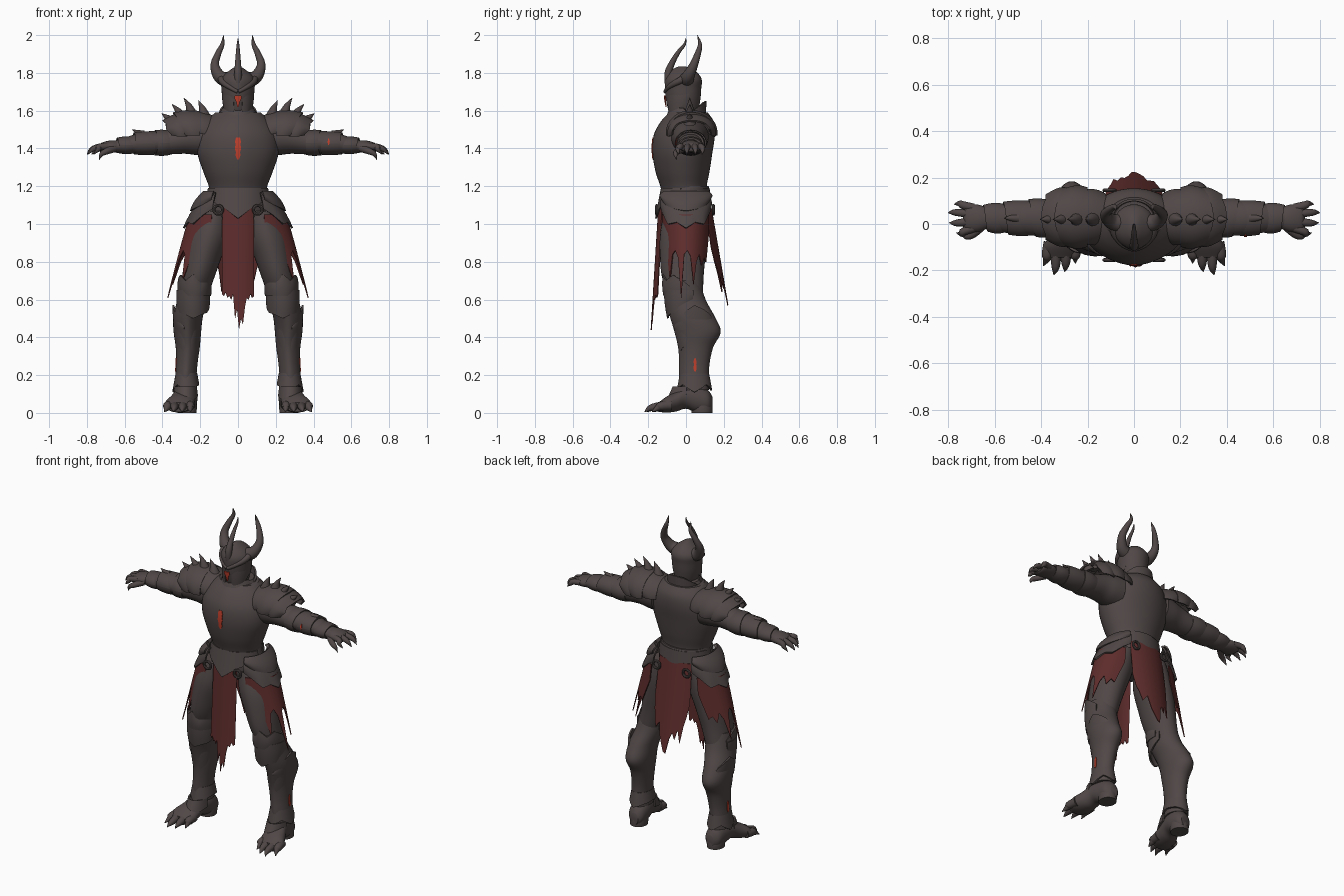
import bpy, bmesh, math
from mathutils import Vector as V


def material(name, rgb):
    m = bpy.data.materials.new(name)
    m.diffuse_color = (*rgb, 1)
    return m


STEEL = material("dark_steel", (0.081, 0.064, 0.063))
CLOTH = material("torn_red_cloth", (0.112, 0.026, 0.025))
GLOW = material("ember_red", (0.52, 0.05, 0.025))


def finish(name, bm, mat, mirror, thick=0):
    if thick:
        bmesh.ops.recalc_face_normals(bm, faces=bm.faces)
        bmesh.ops.solidify(bm, geom=bm.faces[:], thickness=thick)
    bmesh.ops.recalc_face_normals(bm, faces=bm.faces)
    me = bpy.data.meshes.new(name)
    bm.to_mesh(me)
    bm.free()
    me.materials.append(mat)
    for p in me.polygons:
        p.use_smooth = True
    me.set_sharp_from_angle(angle=math.radians(40))
    ob = bpy.data.objects.new(name, me)
    bpy.context.collection.objects.link(ob)
    if mirror:
        ob.modifiers.new("mirror", 'MIRROR').use_mirror_merge = False
    return ob


def smooth_path(pts, k=5):
    """Catmull-Rom interpolation of tuples of any length"""
    out, n = [], len(pts)
    for i in range(n - 1):
        a, b, c, d = pts[max(i - 1, 0)], pts[i], pts[i + 1], pts[min(i + 2, n - 1)]
        for j in range(k):
            t = j / k
            out.append([0.5 * (2 * q + (r - p) * t + (2 * p - 5 * q + 4 * r - s) * t * t
                               + (3 * q - p - 3 * r + s) * t ** 3) for p, q, r, s in zip(a, b, c, d)])
    return out + [list(pts[-1])]


AXES = {'x': (V((0, 1, 0)), V((0, 0, 1))), 'y': (V((1, 0, 0)), V((0, 0, 1))), 'z': (V((1, 0, 0)), V((0, 1, 0)))}


def bridge(bm, rings):
    for r0, r1 in zip(rings, rings[1:]):
        for i in range(len(r0)):
            j = (i + 1) % len(r0)
            bm.faces.new((r0[i], r0[j], r1[j], r1[i]))
    bm.faces.new(rings[0])
    bm.faces.new(rings[-1])


def loft(name, secs, axis='z', mirror=True, keel=0.0, n=32, mat=STEEL):
    """Elliptic rings (x, y, z, ra, rb) along a main axis; keel makes a front ridge"""
    bm, rings = bmesh.new(), []
    u, v = AXES[axis]
    for x, y, z, ra, rb in smooth_path(secs):
        ring = []
        for i in range(n):
            a = math.tau * i / n
            s = math.sin(a)
            k = 1 + keel * max(-s, 0) ** 12
            ring.append(bm.verts.new(V((x, y, z)) + u * ra * math.cos(a) + v * rb * s * k))
        rings.append(ring)
    bridge(bm, rings)
    return finish(name, bm, mat, mirror)


def tube(name, pts, ref=(1, 0, 0), mirror=True, n=12):
    """Tapered tube through (x, y, z, radius): horns, claws, fingers"""
    bm, rings = bmesh.new(), []
    path = smooth_path(pts)
    for i, p in enumerate(path):
        t = V(path[min(i + 1, len(path) - 1)][:3]) - V(path[max(i - 1, 0)][:3])
        u = t.cross(V(ref)).normalized()
        v = t.cross(u).normalized()
        r = max(p[3], 0.0008)
        rings.append([bm.verts.new(V(p[:3]) + (u * math.cos(math.tau * j / n) + v * math.sin(math.tau * j / n)) * r)
                      for j in range(n)])
    bridge(bm, rings)
    return finish(name, bm, STEEL, mirror)


def wrap(name, c, r, a0, a1, h0, edge, flare=(0, 0), bow=0.0, axis='z', mat=STEEL, mirror=True, thick=0.01, nu=40, nv=8):
    """Plate or cloth wrapped round an axis from h0 to a jagged edge (list of heights)"""
    bm, grid = bmesh.new(), []
    for i in range(nu + 1):
        a = math.radians(a0 + (a1 - a0) * i / nu)
        e = i / nu * (len(edge) - 1)
        k = min(int(e), len(edge) - 2)
        h1 = edge[k] + (edge[k + 1] - edge[k]) * (e - k)
        col = []
        for j in range(nv + 1):
            t = j / nv
            h = h0 + (h1 - h0) * t
            d, b = abs(h - h0), bow * math.sin(math.pi * t)
            p = c[0] + r[0] * (1 + flare[0] * d + b) * math.cos(a)
            q = c[1] + r[1] * (1 + flare[1] * d + b) * math.sin(a)
            col.append(bm.verts.new((p, q, h) if axis == 'z' else (h, p, q)))
        grid.append(col)
    for c0, c1 in zip(grid, grid[1:]):
        for j in range(nv):
            bm.faces.new((c0[j], c1[j], c1[j + 1], c0[j + 1]))
    return finish(name, bm, mat, mirror, thick)


def mark(name, target, start, u, v, aim, widths, length, mirror):
    """Thin glowing crack laid on the surface of a target part"""
    bpy.context.view_layer.update()
    bm, rows, n = bmesh.new(), [], len(widths)
    for i, w in enumerate(widths):
        row = []
        for s in (-1, 0, 1):
            o = V(start) + V(u) * w * s + V(v) * length * (i / (n - 1) - 0.5)
            hit, loc, _, _ = target.ray_cast(o, V(aim))
            row.append(bm.verts.new((loc if hit else o + V(aim) * 0.3) - V(aim) * 0.004))
        rows.append(row)
    for r0, r1 in zip(rows, rows[1:]):
        for j in (0, 1):
            bm.faces.new((r0[j], r0[j + 1], r1[j + 1], r1[j]))
    return finish(name, bm, GLOW, mirror, 0.005)


# Torso, collar and waist
torso = loft("breastplate", [(0, 0, 1.14, .148, .115), (0, -.01, 1.2, .155, .12), (0, -.015, 1.28, .185, .14),
             (0, -.015, 1.38, .216, .155), (0, -.005, 1.47, .212, .158), (0, .01, 1.54, .175, .138),
             (0, .015, 1.59, .12, .1)], mirror=False, keel=.05, n=48)
loft("gorget", [(0, .015, 1.54, .15, .125), (0, .012, 1.575, .112, .105), (0, .01, 1.605, .088, .088)], mirror=False, keel=.1)
wrap("back_collar", (0, .015), (.1, .09), 5, 175, 1.57, [1.59, 1.62, 1.645, 1.65, 1.645, 1.62, 1.59], (.5, .5), mirror=False)
wrap("neck_plate", (0, .005), (.085, .09), -170, -10, 1.615, [1.58, 1.55, 1.52, 1.55, 1.58], (5.5, 5), mirror=False)
loft("fauld", [(0, 0, 1.0, .13, .1), (0, 0, 1.05, .16, .128), (0, 0, 1.12, .165, .13), (0, 0, 1.17, .158, .126),
               (0, 0, 1.2, .152, .12)], mirror=False, keel=.06)
wrap("waist_plate", (0, -.005), (.162, .128), -170, -10, 1.19, [1.15, 1.12, 1.09, 1.03, 1.09, 1.12, 1.15], (.8, 1.5), mirror=False)
wrap("back_waist_plate", (0, 0), (.16, .125), 10, 170, 1.19, [1.14, 1.11, 1.07, 1.11, 1.14], (.7, .7), mirror=False)
wrap("hip_plate", (.1, 0), (.075, .115), -75, 75, 1.17, [1.08, 1.05, 1.0, 1.01, .98, 1.01, 1.0, 1.05, 1.08], (8.2, 2.2), .12)
wrap("upper_hip_plate", (.1, 0), (.083, .124), -70, 70, 1.175, [1.13, 1.1, 1.08, 1.07, 1.08, 1.1, 1.13], (8.2, 2.4), .14)
for y in (-.155, .145):
    for x in (-.105, .105):
        bpy.ops.mesh.primitive_torus_add(location=(x, y, 1.075), rotation=(math.pi / 2, 0, 0), major_radius=.023,
                                         minor_radius=.008, major_segments=20, minor_segments=8)
        bpy.context.object.name = "belt_ring"
        bpy.context.object.data.materials.append(STEEL)

# Helmet with horns
helmet = loft("helmet", [(0, -.015, 1.565, .042, .05), (0, -.012, 1.6, .066, .075), (0, -.012, 1.66, .082, .088),
              (0, -.012, 1.72, .088, .093), (0, -.01, 1.76, .09, .094), (0, -.01, 1.79, .073, .08),
              (0, -.015, 1.82, .035, .05), (0, -.02, 1.835, .01, .015)], mirror=False, keel=.07)
tube("brow_ridge", [(.002, -.11, 1.70, .01), (.045, -.09, 1.725, .013), (.08, -.045, 1.752, .018), (.09, 0, 1.775, .02)], ref=(0, 0, 1))
wrap("cheek_plate", (0, -.012), (.084, .091), -74, 20, 1.71, [1.60, 1.575, 1.6, 1.63, 1.66], (-.6, -.6), .03, thick=.008)
tube("side_horn", [(.05, 0, 1.76, .042), (.098, .012, 1.782, .034), (.123, .04, 1.84, .023), (.106, .062, 1.9, .017),
                   (.083, .074, 1.95, .011), (.077, .06, 2.0, .001)], ref=(0, 1, 0))
tube("centre_horn", [(0, -.09, 1.7, .016), (0, -.095, 1.79, .02), (0, -.075, 1.85, .016), (0, -.04, 1.91, .011),
                     (0, -.008, 1.95, .007), (0, 0, 1.985, .001)], mirror=False)

# Layered shoulder plates with spikes
PC = (.03, 1.485)
wrap("outer_shoulder_plate", PC, (.122, .105), -12, 192, .27, [.35, .38, .38, .395, .4, .395, .38, .38, .35], (-1.6, -3.0), .12, 'x')
wrap("middle_shoulder_plate", PC, (.128, .112), -8, 188, .2, [.28, .31, .32, .335, .345, .335, .32, .31, .28], (-.3, -.4), .08, 'x')
wrap("inner_shoulder_plate", PC, (.1, .085), -5, 185, .12, [.2, .24, .25, .265, .275, .265, .25, .24, .2], (2.0, 2.4), .1, 'x')
for x, y, z, tx, tz in ((.18, .02, 1.57, .21, 1.655), (.245, .02, 1.575, .287, 1.668),
                        (.3, .02, 1.56, .35, 1.635), (.355, .02, 1.535, .405, 1.585)):
    tube("shoulder_spike", [(x, y, z, .034), ((x * 2 + tx) / 3, y, (z + tz) / 2, .018), (tx, y, tz, .001)], ref=(0, 1, 0))

# Arms, bracers, hands
arm = loft("arm", [(.16, .02, 1.46, .10, .10), (.22, .02, 1.455, .095, .09), (.28, .02, 1.45, .085, .078),
           (.36, .025, 1.435, .076, .066), (.42, .025, 1.432, .076, .06), (.5, .025, 1.43, .07, .058),
           (.6, .025, 1.415, .055, .042), (.65, .025, 1.41, .045, .032)], 'x')
wrap("elbow_plate", (.025, 1.43), (.078, .064), -180, 180, .36, [.42, .44, .455, .44, .42], (.5, .5), .06, 'x')
bracer = wrap("bracer", (.025, 1.427), (.074, .06), -180, 180, .44, [.54, .55, .565, .55, .54], (-.4, -.3), .06, 'x')
wrap("wrist_cuff", (.025, 1.417), (.06, .043), -180, 180, .55, [.63, .64, .65, .64, .63], (-.5, -.7), .12, 'x')
tube("bracer_spike", [(.5, .025, 1.475, .02), (.53, .025, 1.485, .013), (.56, .025, 1.5, .001)], ref=(0, 1, 0))
loft("palm", [(.62, .025, 1.41, .04, .03), (.67, .025, 1.41, .058, .033), (.72, .025, 1.405, .056, .026),
              (.735, .025, 1.4, .04, .014)], 'x')
for y, tip, dy in ((.07, .775, .018), (.042, .8, .008), (.012, .795, -.008), (-.018, .765, -.025)):
    tube("finger", [(.69, y, 1.41, .018), (.735, y + dy * .6, 1.408, .017), (tip - .025, y + dy, 1.395, .013),
                    (tip, y + dy * .8, 1.368, .001)], ref=(0, 1, 0))
tube("thumb", [(.655, -.01, 1.4, .02), (.695, -.045, 1.385, .017), (.722, -.055, 1.37, .012), (.735, -.05, 1.34, .001)], ref=(0, 1, 0))

# Legs, knee plates, greaves
loft("thigh", [(.12, 0, 1.07, .08, .11), (.15, -.01, .95, .108, .122), (.183, -.015, .83, .098, .118),
               (.21, -.015, .72, .086, .108), (.235, 0, .62, .075, .09)], keel=.04)
greave = loft("greave", [(.23, -.02, .7, .078, .092), (.242, 0, .6, .08, .104), (.264, .038, .51, .078, .114),
              (.268, .066, .43, .073, .118), (.266, .055, .35, .064, .09), (.27, .048, .27, .057, .078),
              (.275, .045, .2, .056, .076), (.277, .045, .12, .06, .076)], keel=.08)
wrap("knee_cap", (.23, -.012), (.087, .108), -195, 25, .62, [.66, .69, .72, .69, .735, .7, .73, .7, .66], (.2, .3), .04)
wrap("lower_knee_plate", (.237, -.008), (.088, .11), -205, 25, .65, [.6, .56, .53, .52, .5, .52, .53, .56, .6], (-.2, -1.1), .03)
wrap("calf_plate", (.266, .045), (.07, .11), -75, 75, .44, [.46, .5, .54, .57, .55, .52, .47], (1.3, 0), .03)
wrap("shin_plate", (.267, .045), (.071, .106), -200, 20, .5, [.42, .39, .36, .33, .31, .33, .36, .39, .42], (-1, -1.4), .02)
wrap("ankle_cuff", (.273, .045), (.057, .077), -180, 180, .21, [.15, .14, .12, .15, .11, .15, .12, .14, .15], (3.2, 2.4))

# Feet with claws
loft("boot", [(.265, .14, .05, .025, .035), (.27, .115, .062, .05, .06), (.273, .06, .075, .058, .075),
              (.282, 0, .082, .06, .06), (.298, -.05, .06, .068, .052), (.31, -.1, .045, .078, .043),
              (.316, -.145, .03, .06, .025)], 'y')
loft("heel", [(.27, .085, 0, .05, .055), (.27, .085, .03, .052, .056), (.27, .085, .09, .05, .05)])
wrap("instep_plate", (.277, .02), (.06, .09), -170, -10, .14, [.09, .07, .06, .07, .09], (2, 5))
for x0, x1, y1 in ((.255, .252, -.17), (.29, .298, -.205), (.33, .345, -.218), (.362, .39, -.18)):
    tube("toe_claw", [(x0, -.08, .04, .027), (x0 * .6 + x1 * .4, -.13, .036, .024), ((x0 + x1) / 2, y1 + .03, .026, .017),
                      (x1, y1, .006, .002)])

# Torn cloth
wrap("front_cloth", (0, 0), (.166, .147), -120, -60, 1.09,
     [.63, .62, .64, .61, .62, .6, .63, .5, .55, .44, .5, .47, .56, .61, .6, .63, .61, .62], (.07, .42),
     mat=CLOTH, mirror=False, thick=.006, nu=68, nv=12)
wrap("back_cloth", (0, 0), (.185, .13), 52, 128, 1.12,
     [.88, .8, .76, .7, .72, .74, .66, .62, .58, .57, .66, .7, .66, .72, .64, .74, .8, .88], (.3, 1.32),
     mat=CLOTH, mirror=False, thick=.006, nu=68, nv=12)
wrap("side_cloth", (.1, 0), (.158, .13), -76, 68, 1.05,
     [.98, .95, .92, .84, .82, .7, .84, .86, .82, .61, .84, .86, .83, .68, .8, .84, .78, .82, .8, .88, .95], (1.75, .1),
     mat=CLOTH, thick=.006, nu=80, nv=12)

# Glowing cracks
mark("chest_glow", torso, (0, -.5, 1.4), (1, 0, 0), (0, 0, 1), (0, 1, 0), [.005, .013, .011, .017, .013, .016, .01], .115, False)
mark("face_glow", helmet, (0, -.5, 1.65), (1, 0, 0), (0, 0, 1), (0, 1, 0), [.002, .006, .009, .018, .016], .06, False)
mark("shin_glow", greave, (.6, .048, .255), (0, 1, 0), (0, 0, 1), (-1, 0, 0), [.004, .009, .006, .008, .003], .07, True)
mark("bracer_glow", bracer, (.48, -.4, 1.435), (1, 0, 0), (0, 0, 1), (0, 1, 0), [.002, .006, .002], .035, False)
